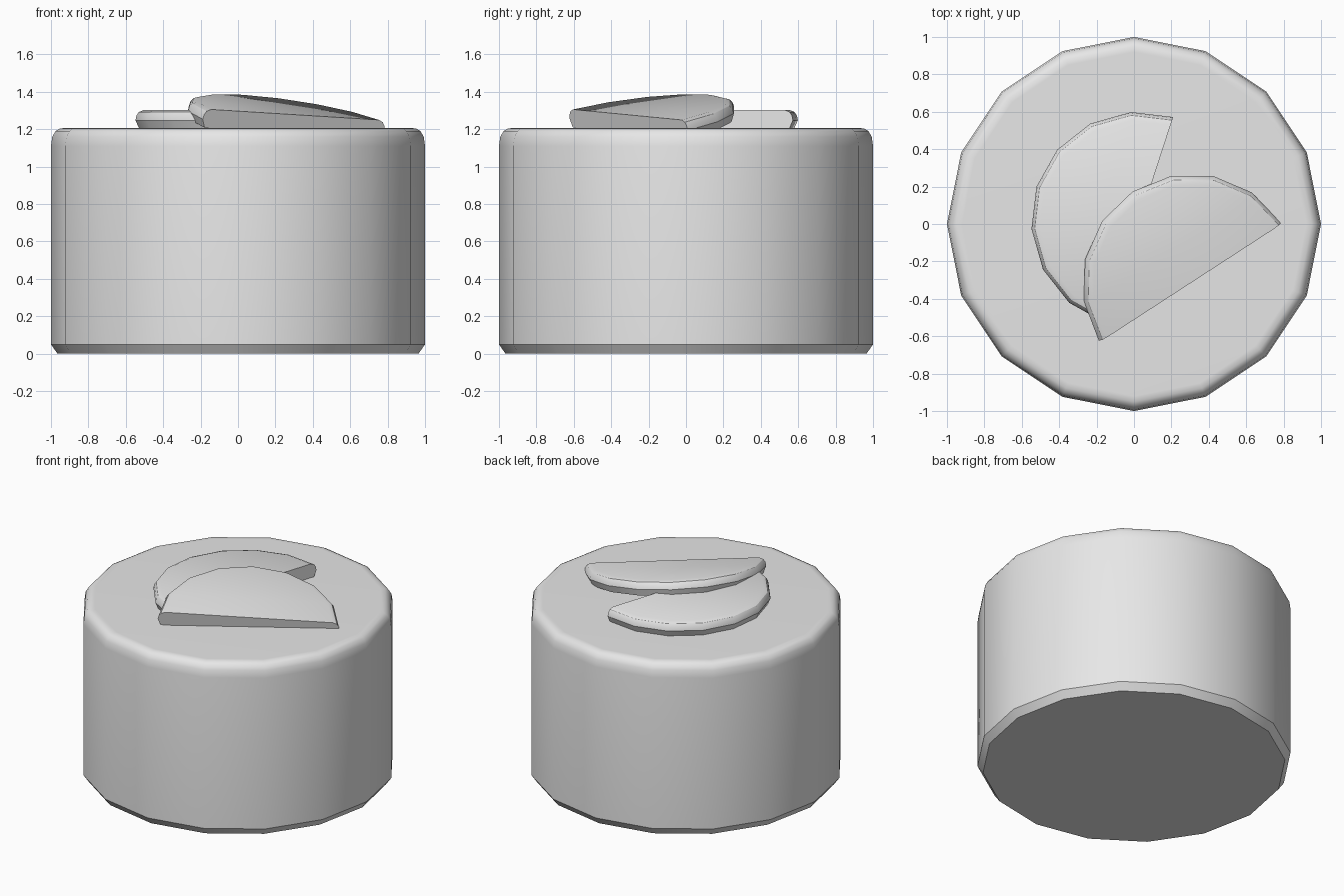
import bpy, bmesh, math

if "Cube" in bpy.data.objects:
    bpy.data.objects.remove(bpy.data.objects["Cube"], do_unlink=True)

grey = bpy.data.materials.new("plain grey")
grey.use_nodes = True
colour = (0.8, 0.8, 0.8, 1)
grey.diffuse_color = colour
grey.node_tree.nodes["Principled BSDF"].inputs["Base Color"].default_value = colour

SIDES = 16


def turned(name, profile, half=False):
    """Stack rings of a 16-sided circle (or its half) from a (radius, height) profile."""
    count = SIDES // 2 + 1 if half else SIDES
    bm = bmesh.new()
    rings = []
    for radius, z in profile:
        angles = [2 * math.pi * i / SIDES for i in range(count)]
        rings.append([bm.verts.new((radius * math.cos(a), radius * math.sin(a), z)) for a in angles])
    for low, high in zip(rings, rings[1:]):
        for i in range(count):
            j = (i + 1) % count
            bm.faces.new((low[i], low[j], high[j], high[i]))
    bm.faces.new(rings[0][::-1])
    bm.faces.new(rings[-1])
    bmesh.ops.recalc_face_normals(bm, faces=bm.faces)
    mesh = bpy.data.meshes.new(name)
    bm.to_mesh(mesh)
    bm.free()
    mesh.materials.append(grey)
    obj = bpy.data.objects.new(name, mesh)
    bpy.context.collection.objects.link(obj)
    bpy.ops.object.select_all(action='DESELECT')
    obj.select_set(True)
    bpy.context.view_layer.objects.active = obj
    bpy.ops.object.shade_smooth_by_angle(angle=math.radians(33))
    return obj


# Drum body: crisp chamfer below, rounded rim above
turned("body", [(0.965, 0), (1, 0.05), (1, 1.11), (0.993, 1.16),
                (0.976, 1.19), (0.95, 1.205), (0.92, 1.206)])

# Two half-round slices on top, the second leaning on the first
slice_profile = [(0.56, 0), (0.58, 0.045), (0.575, 0.07), (0.562, 0.089), (0.535, 0.1)]

lower = turned("lower_slice", slice_profile, half=True)
lower.location = (0.03, 0.02, 1.203)
lower.rotation_euler = (0, 0, math.radians(72))

upper = turned("upper_slice", slice_profile, half=True)
upper.location = (0.29, -0.3, 1.18)
upper.rotation_euler = (math.radians(11.5), math.radians(3), math.radians(33))
